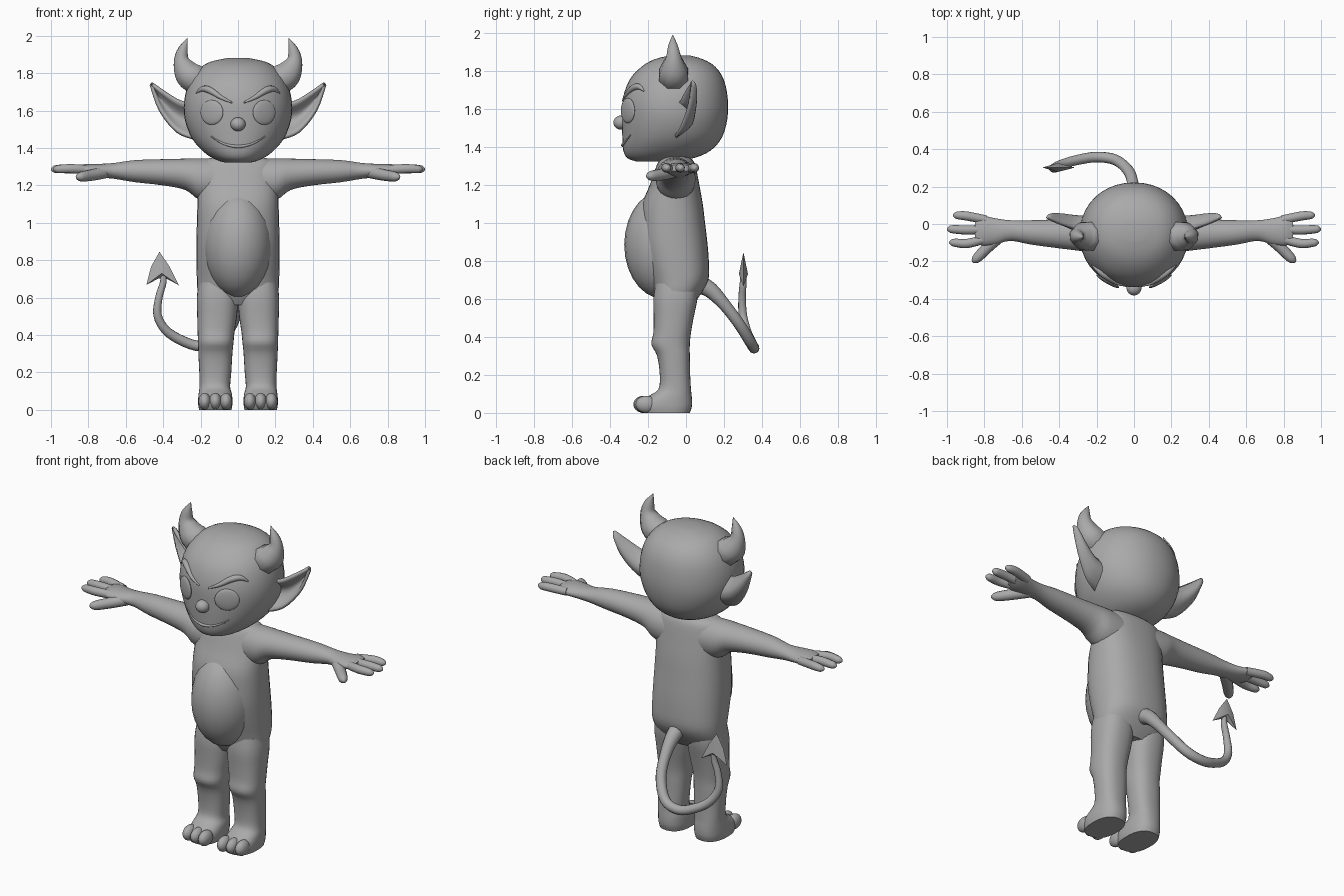
import bpy, bmesh, math
from mathutils import Vector
from mathutils.bvhtree import BVHTree

if "Cube" in bpy.data.objects:
    bpy.data.objects.remove(bpy.data.objects["Cube"])

skin = bpy.data.materials.new("grey_skin")
skin.diffuse_color = (0.4, 0.4, 0.4, 1)
skin.use_nodes = True
skin.node_tree.nodes["Principled BSDF"].inputs["Base Color"].default_value = skin.diffuse_color


def finish(name, bm, mirror=False, thickness=0):
    bmesh.ops.recalc_face_normals(bm, faces=bm.faces)
    me = bpy.data.meshes.new(name)
    bm.to_mesh(me)
    bm.free()
    ob = bpy.data.objects.new(name, me)
    bpy.context.collection.objects.link(ob)
    me.materials.append(skin)
    if thickness:
        m = ob.modifiers.new("thickness", 'SOLIDIFY')
        m.thickness, m.offset = thickness, 0
    if mirror:
        ob.modifiers.new("mirror", 'MIRROR')
    return ob


def smooth_rows(rows, steps):
    """Catmull-Rom interpolation through tuples of numbers."""
    rows = [Vector(r) for r in rows]
    out = []
    for i in range(len(rows) - 1):
        a, b, c, d = rows[max(i - 1, 0)], rows[i], rows[i + 1], rows[min(i + 2, len(rows) - 1)]
        for k in range(steps):
            t = k / steps
            out.append(b + (c - a) * (t / 2) + (a * 2 - b * 5 + c * 4 - d) * (t * t / 2)
                       + (b * 3 - a - c * 3 + d) * (t ** 3 / 2))
    return out + [rows[-1]]


def skin_rings(rings):
    bm = bmesh.new()
    vs = [[bm.verts.new(p) for p in r] for r in rings]
    n = len(vs[0])
    for r, s in zip(vs, vs[1:]):
        for i in range(n):
            bm.faces.new((r[i], r[(i + 1) % n], s[(i + 1) % n], s[i]))
    bm.faces.new(vs[0])
    bm.faces.new(vs[-1])
    return bm


def loft(name, rows, axis='z', power=2.0, mirror=False, n=32, steps=3):
    """Rows are (position, a_min, a_max, b_min, b_max) across the axis."""
    rings = []
    for p, a0, a1, b0, b1 in smooth_rows(rows, steps):
        ring = []
        for i in range(n):
            t = 2 * math.pi * i / n
            c, s = math.cos(t), math.sin(t)
            a = (a0 + a1) / 2 + (a1 - a0) / 2 * math.copysign(abs(c) ** (2 / power), c)
            b = (b0 + b1) / 2 + (b1 - b0) / 2 * math.copysign(abs(s) ** (2 / power), s)
            ring.append((a, b, p) if axis == 'z' else (p, a, b))
        rings.append(ring)
    return finish(name, skin_rings(rings), mirror)


def tube(name, rows, n=12, steps=4, mirror=False):
    """Rows are (x, y, z, radius) along a path."""
    pts = smooth_rows(rows, steps)
    pos = [p.to_3d() for p in pts]
    u, rings = Vector((0.13, 0.31, 0.94)), []
    for i, p in enumerate(pos):
        t = (pos[min(i + 1, len(pos) - 1)] - pos[max(i - 1, 0)]).normalized()
        u = (u - t * u.dot(t)).normalized()
        v = t.cross(u)
        r = max(pts[i][3], 0.001)
        rings.append([p + (u * math.cos(k * 2 * math.pi / n) + v * math.sin(k * 2 * math.pi / n)) * r
                      for k in range(n)])
    return finish(name, skin_rings(rings), mirror)


def ball(name, centre, size, mirror=False, facing=None):
    bm = bmesh.new()
    bmesh.ops.create_uvsphere(bm, u_segments=24, v_segments=14, radius=1)
    bmesh.ops.scale(bm, vec=size, verts=bm.verts)
    if facing:
        bmesh.ops.transform(bm, matrix=facing.to_track_quat('Z', 'Y').to_matrix().to_4x4(), verts=bm.verts)
    bmesh.ops.translate(bm, vec=centre, verts=bm.verts)
    return finish(name, bm, mirror)


# Torso and round belly
loft("torso", [(0.56, -.17, .17, -.13, .03), (0.62, -.212, .212, -.165, .075),
               (0.70, -.22, .22, -.19, .118), (0.80, -.222, .222, -.22, .12),
               (0.90, -.222, .222, -.24, .112), (1.00, -.22, .22, -.24, .10),
               (1.10, -.217, .217, -.23, .088), (1.20, -.215, .215, -.19, .07),
               (1.30, -.205, .205, -.155, .05), (1.335, -.18, .18, -.135, .03),
               (1.35, -.13, .13, -.11, .0)], power=2.4)
ball("belly", (0, -.12, .885), (.185, .205, .285))

# Legs, feet and toes
loft("leg", [(0, .035, .208, -.235, .02), (.03, .03, .213, -.25, .03), (.06, .03, .213, -.24, .032),
             (.09, .034, .21, -.195, .03), (.125, .042, .206, -.145, .026), (.2, .036, .207, -.138, .022),
             (.3, .03, .212, -.152, .02), (.36, .024, .214, -.182, .02), (.42, .018, .216, -.172, .026),
             (.5, .006, .218, -.17, .04), (.6, .0, .22, -.172, .06), (.68, .01, .21, -.16, .06)],
     power=2.4, mirror=True)
for i, x in enumerate((.064, .121, .178)):
    ball("toe_%d" % (i + 1), (x, -.222 + .006 * i, .045), (.033, .055, .045), mirror=True)

# Arms with palms, fingers and thumbs
loft("arm", [(.05, -.15, .05, 1.10, 1.343), (.2, -.16, .05, 1.12, 1.345), (.28, -.145, .035, 1.175, 1.343),
             (.4, -.13, .025, 1.2, 1.34), (.55, -.11, .02, 1.217, 1.335), (.66, -.09, .02, 1.235, 1.32),
             (.74, -.11, .03, 1.242, 1.315), (.81, -.115, .045, 1.253, 1.315),
             (.85, -.1, .036, 1.27, 1.305)], axis='x', mirror=True)
for name, y0, y1, tip in (("outer_finger", .022, .046, .968), ("middle_finger", -.028, -.028, 1.0),
                          ("index_finger", -.078, -.1, .988)):
    tube(name, [(.79, y0, 1.283, .024), (.89, y1 - .004, 1.289, .025), (tip - .03, y1, 1.287, .022),
                (tip - .01, y1, 1.286, .015), (tip, y1, 1.285, .004)], mirror=True)
tube("thumb", [(.71, -.06, 1.27, .033), (.78, -.122, 1.255, .031), (.835, -.178, 1.247, .027),
               (.855, -.197, 1.245, .017), (.863, -.205, 1.244, .005)], mirror=True)

# Head
head = loft("head", [(1.322, -.07, .07, -.26, -.08), (1.34, -.125, .125, -.308, .04),
                     (1.38, -.185, .185, -.33, .13), (1.45, -.245, .245, -.335, .19),
                     (1.55, -.284, .284, -.337, .218), (1.65, -.288, .288, -.333, .22),
                     (1.75, -.262, .262, -.298, .2), (1.82, -.212, .212, -.235, .155),
                     (1.86, -.15, .15, -.165, .09), (1.88, -.06, .06, -.085, .02)], n=40, power=2.1)
face = BVHTree.FromPolygons([v.co for v in head.data.vertices],
                            [list(p.vertices) for p in head.data.polygons])


def on_face(x, z):
    hit, normal, _, _ = face.ray_cast(Vector((x, -2, z)), Vector((0, 1, 0)))
    return hit, (normal if normal.y < 0 else -normal)


# Facial features laid on the head surface
ball("nose", (0, -.342, 1.527), (.04, .04, .037))
spot, out = on_face(.14, 1.59)
ball("eye", spot, (.07, .066, .014), mirror=True, facing=out)
tube("brow", [(*on_face(x, z)[0], r) for x, z, r in
              ((.03, 1.642, .004), (.09, 1.67, .011), (.15, 1.708, .018),
               (.19, 1.715, .015), (.225, 1.692, .003))], mirror=True)
tube("mouth", [(*on_face(x, 1.408 + 2.6 * x * x)[0], .009 - .04 * abs(x))
               for x in (-.145, -.11, -.06, 0, .06, .11, .145)], n=8)

# Cupped pointed ears
upper = smooth_rows([(.23, -.04, 1.63), (.31, -.025, 1.648), (.39, .0, 1.695), (.462, .03, 1.745)], 4)
lower = smooth_rows([(.23, -.06, 1.45), (.325, -.03, 1.488), (.415, .01, 1.6), (.464, .03, 1.738)], 4)
bm = bmesh.new()
grid = []
for i, (a, b) in enumerate(zip(upper, lower)):
    depth = .085 * (1 - i / (len(upper) - 1)) ** .6
    grid.append([bm.verts.new(a.lerp(b, t / 8) + Vector((0, depth * math.sin(math.pi * t / 8), 0)))
                 for t in range(9)])
for r, s in zip(grid, grid[1:]):
    for j in range(8):
        bm.faces.new((r[j], r[j + 1], s[j + 1], s[j]))
finish("ear", bm, mirror=True, thickness=.018)

# Curved horns
tube("horn", [(.2, -.065, 1.75, .08), (.255, -.065, 1.785, .082), (.285, -.065, 1.825, .066),
              (.303, -.065, 1.875, .042), (.293, -.068, 1.93, .027), (.27, -.07, 1.988, .001)],
     n=8, steps=3, mirror=True)

# Tail with a barbed tip
tube("tail", [(0, .06, .68, .05), (0, .13, .645, .042), (-.005, .21, .56, .032), (-.03, .285, .46, .03),
              (-.1, .343, .365, .029), (-.2, .358, .34, .028), (-.3, .343, .37, .027),
              (-.385, .32, .425, .025), (-.43, .3, .505, .023), (-.423, .295, .6, .02),
              (-.4, .3, .68, .018), (-.4, .302, .73, .014)])
bm = bmesh.new()
rim = [bm.verts.new((x, .302, z)) for x, z in
       ((-.42, .845), (-.365, .765), (-.315, .665), (-.375, .698), (-.425, .702), (-.49, .668), (-.465, .765))]
for y in (.278, .326):
    mid = bm.verts.new((-.408, y, .73))
    for i in range(len(rim)):
        bm.faces.new((rim[i], rim[(i + 1) % len(rim)], mid))
finish("tail_tip", bm)

# Smooth shading with sharp creases kept
for ob in bpy.context.collection.objects:
    ob.select_set(True)
    bpy.context.view_layer.objects.active = ob
bpy.ops.object.shade_smooth_by_angle(angle=math.radians(50))
